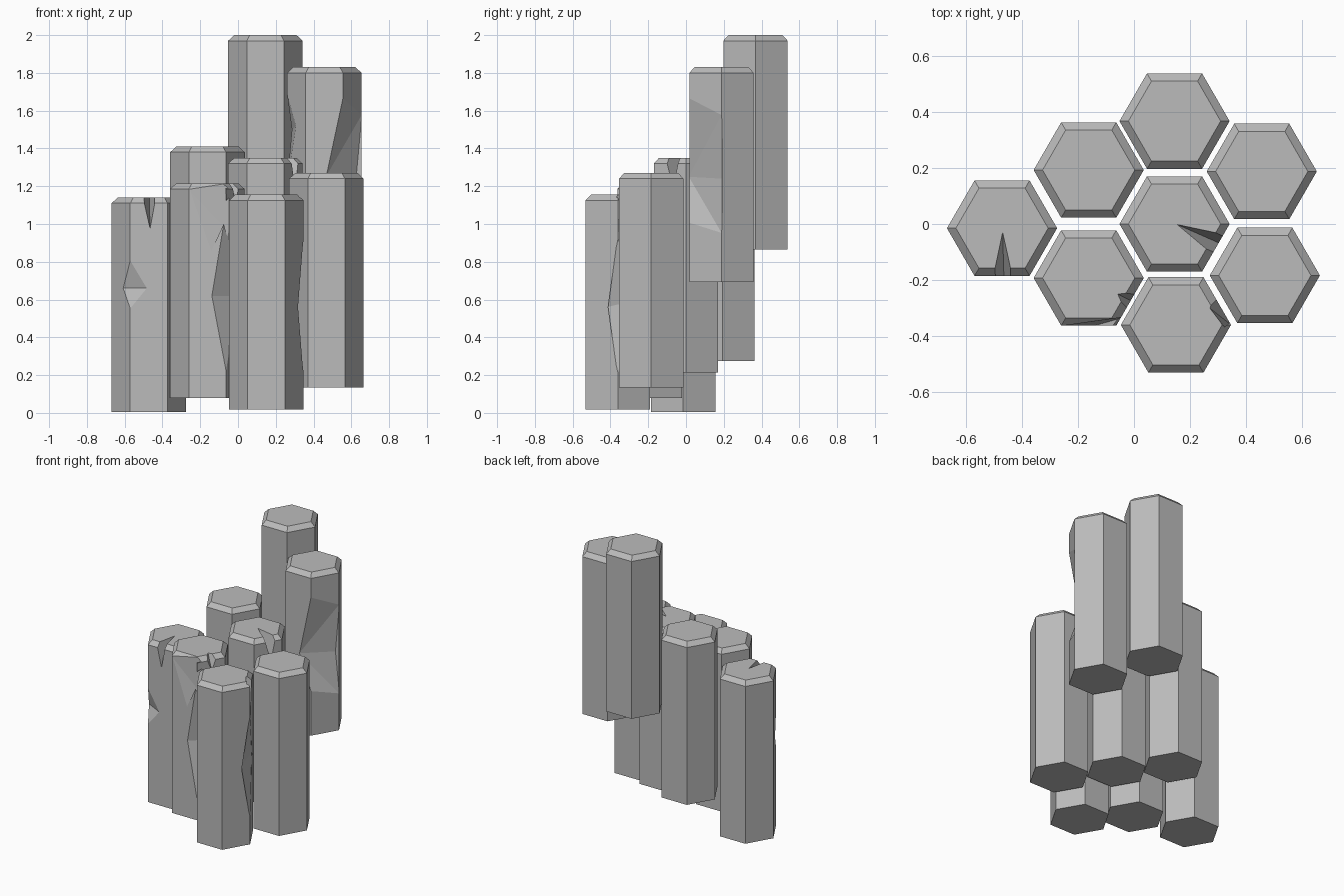
import bpy, bmesh
from math import cos, sin, radians

cube = bpy.data.objects.get("Cube")
if cube:
    bpy.data.objects.remove(cube)

RADIUS, LENGTH = 0.197, 1.136

stone = bpy.data.materials.new("grey_stone")
stone.use_nodes = True
grey = (0.5, 0.5, 0.5, 1)
stone.diffuse_color = grey
stone.node_tree.nodes["Principled BSDF"].inputs["Base Color"].default_value = grey


def add_object(name, bm):
    bmesh.ops.recalc_face_normals(bm, faces=bm.faces)
    mesh = bpy.data.meshes.new(name)
    bm.to_mesh(mesh)
    bm.free()
    mesh.materials.append(stone)
    obj = bpy.data.objects.new(name, mesh)
    bpy.context.collection.objects.link(obj)
    return obj


def column(name, x, y, top):
    """Hexagonal prism with a chamfered top rim."""
    bm = bmesh.new()
    rings = []
    for r, z in ((RADIUS, top - LENGTH), (RADIUS, top - 0.03), (RADIUS - 0.032, top)):
        rings.append([bm.verts.new((x + r * cos(radians(60 * i)),
                                    y + r * sin(radians(60 * i)), z)) for i in range(6)])
    for low, high in zip(rings, rings[1:]):
        for i in range(6):
            j = (i + 1) % 6
            bm.faces.new((low[i], low[j], high[j], high[i]))
    bm.faces.new(rings[0][::-1])
    bm.faces.new(rings[-1])
    return add_object(name, bm)


def chip(obj, *points):
    """Knock a faceted chip, the hull of the points, out of a column."""
    bm = bmesh.new()
    for p in points:
        bm.verts.new(p)
    bmesh.ops.convex_hull(bm, input=bm.verts)
    cutter = add_object("chip_cutter", bm)
    cutter.hide_render = True
    mod = obj.modifiers.new("chip", 'BOOLEAN')
    mod.operation, mod.solver, mod.object = 'DIFFERENCE', 'EXACT', cutter
    bpy.context.view_layer.update()
    graph = bpy.context.evaluated_depsgraph_get()
    result = bpy.data.meshes.new_from_object(obj.evaluated_get(graph))
    obj.modifiers.clear()
    obj.data = result
    bpy.data.objects.remove(cutter)


# Columns
left = column("left_column", -0.472, -0.015, 1.14)
column("back_left_column", -0.162, 0.193, 1.41)
column("back_column", 0.145, 0.368, 2.0)
back_right = column("back_right_column", 0.457, 0.188, 1.83)
centre = column("centre_column", 0.145, 0, 1.35)
front_left = column("front_left_column", -0.162, -0.193, 1.215)
front = column("front_column", 0.15, -0.361, 1.155)
column("front_right_column", 0.468, -0.184, 1.27)

# Left column: split in the rim and a nick on the front edge
chip(left, (-0.47, -0.025, 1.145), (-0.515, -0.2, 1.18), (-0.425, -0.2, 1.18), (-0.465, -0.2, 0.96))
chip(left, (-0.57, -0.187, 0.81), (-0.57, -0.187, 0.55), (-0.48, -0.187, 0.66),
     (-0.61, -0.12, 0.66), (-0.6, -0.24, 0.66))

# Front left column: long worn edge and broken rim
chip(front_left, (-0.062, -0.366, 1.1), (-0.062, -0.366, 0.2), (-0.14, -0.365, 0.62),
     (0.0, -0.25, 0.62), (0.0, -0.4, 0.62))
chip(front_left, (-0.27, -0.366, 1.19), (-0.05, -0.335, 1.22), (-0.15, -0.366, 0.85),
     (-0.04, -0.335, 0.95), (-0.1, -0.42, 1.2))
chip(front_left, (-0.06, -0.25, 1.22), (-0.03, -0.34, 1.25), (0.03, -0.23, 1.25), (0.0, -0.28, 1.08))

# Front column: long worn edge and broken rim
chip(front, (0.349, -0.361, 0.93), (0.349, -0.361, 0.2), (0.302, -0.42, 0.56),
     (0.28, -0.25, 0.6), (0.42, -0.36, 0.56))
chip(front, (0.27, -0.3, 1.16), (0.32, -0.37, 1.19), (0.29, -0.22, 1.19),
     (0.346, -0.36, 0.9), (0.4, -0.3, 1.17))

# Back right column: hollow on the right side and a nick on the left
chip(back_right, (0.557, 0.015, 1.68), (0.557, 0.015, 1.0), (0.465, 0.015, 1.25),
     (0.625, 0.19, 1.24), (0.656, 0.19, 1.58), (0.656, 0.19, 0.95), (0.68, 0, 1.24))
chip(back_right, (0.258, 0.188, 1.7), (0.258, 0.188, 1.2), (0.307, 0.105, 1.52),
     (0.285, 0.235, 1.5), (0.2, 0.15, 1.5))

# Centre column: split in the rim
chip(centre, (0.15, 0, 1.355), (0.35, -0.035, 1.39), (0.29, -0.13, 1.39), (0.32, -0.075, 1.17))
